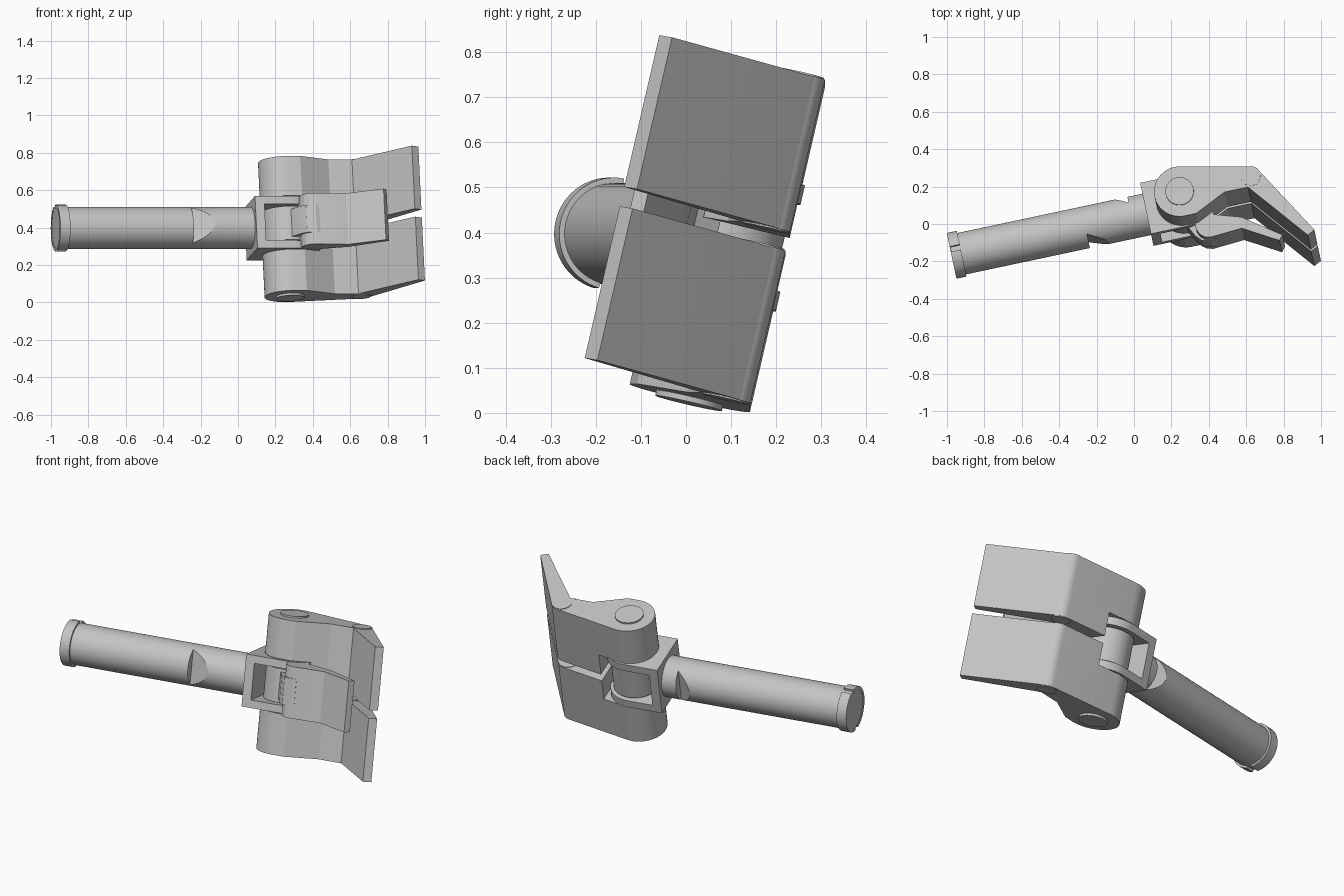
import bpy, bmesh, math
from mathutils import Matrix

cube = bpy.data.objects.get("Cube")
if cube:
    bpy.data.objects.remove(cube, do_unlink=True)

# Local frame: u along the forearm, v towards the back, w along the hinge axis
FRAME = (Matrix.Translation((0, 0.037, 0.397))
         @ Matrix.Rotation(math.radians(12), 4, 'Z')
         @ Matrix.Rotation(math.radians(-13.3), 4, 'X'))

grey = bpy.data.materials.new("light_grey")
grey.use_nodes = True
grey.diffuse_color = (0.55, 0.55, 0.55, 1)
grey.node_tree.nodes["Principled BSDF"].inputs["Base Color"].default_value = (0.55, 0.55, 0.55, 1)


def arc(cx, cy, r, a0, a1, n=24):
    """Points on an arc, angles in degrees."""
    out = []
    for i in range(n + 1):
        a = math.radians(a0 + (a1 - a0) * i / n)
        out.append((cx + r * math.cos(a), cy + r * math.sin(a)))
    return out


def circle(cx, cy, r, n=48):
    return arc(cx, cy, r, 0, 360, n)[:-1]


def extrude(name, pts, lo, hi, axis='w'):
    """Prism: (u, v) outline along w, or (v, w) outline along u."""
    place = (lambda p, h: (p[0], p[1], h)) if axis == 'w' else (lambda p, h: (h, p[0], p[1]))
    bm = bmesh.new()
    a = [bm.verts.new(place(p, lo)) for p in pts]
    b = [bm.verts.new(place(p, hi)) for p in pts]
    bm.faces.new(a)
    bm.faces.new(b)
    for i in range(len(pts)):
        j = (i + 1) % len(pts)
        bm.faces.new((a[i], a[j], b[j], b[i]))
    bmesh.ops.recalc_face_normals(bm, faces=bm.faces)
    mesh = bpy.data.meshes.new(name)
    bm.to_mesh(mesh)
    bm.free()
    mesh.materials.append(grey)
    obj = bpy.data.objects.new(name, mesh)
    obj.matrix_world = FRAME
    bpy.context.collection.objects.link(obj)
    return obj


def activate(obj):
    bpy.ops.object.select_all(action='DESELECT')
    obj.select_set(True)
    bpy.context.view_layer.objects.active = obj


def cut(obj, pts, lo, hi):
    """Subtract a prism from obj."""
    cutter = extrude("cutter", pts, lo, hi)
    cutter.hide_render = True
    mod = obj.modifiers.new("cut", 'BOOLEAN')
    mod.operation = 'DIFFERENCE'
    mod.solver = 'EXACT'
    mod.object = cutter
    activate(obj)
    bpy.ops.object.modifier_apply(modifier=mod.name)
    bpy.data.objects.remove(cutter, do_unlink=True)


def rect(u0, v0, u1, v1):
    return [(u0, v0), (u1, v0), (u1, v1), (u0, v1)]


parts = []
HINGE, JOINT = (0.267, 0.0), (0.655, 0.0)

# Forearm with two wedge notches
arm = extrude("forearm", circle(0, 0, 0.113, 64), -0.995, 0.08, 'u')
cut(arm, [(-0.265, -0.2), (-0.265, -0.06), (-0.15, -0.113), (-0.15, -0.2)], -0.2, 0.2)
cut(arm, [(-0.012, 0.2), (-0.012, 0.06), (-0.09, 0.113), (-0.09, 0.2)], -0.2, 0.2)
parts.append(arm)

# Split collar at the end of the forearm
for name, a0, a1 in (("collar_back", -79, 79), ("collar_front", 93, 267)):
    ring = arc(0, 0, 0.125, a0, a1, 32) + arc(0, 0, 0.106, a1, a0, 32)
    parts.append(extrude(name, ring, -0.997, -0.942, 'u'))

# Palm fork: block with rounded end and a slot through it
outline = [(0.07, 0.143), (0.07, -0.143)] + arc(*HINGE, 0.143, -90, 90)
palm = extrude("palm_fork", outline, -0.143, 0.143)
cut(palm, rect(0.12, -0.3, 0.6, 0.3), -0.1, 0.1)
parts.append(palm)

# Barrel in the slot
parts.append(extrude("hinge_barrel", circle(*HINGE, 0.125), -0.092, 0.092))

# Thumb plate with a rounded slot where it wraps the barrel
thumb_profile = [(0.31, -0.08), (0.312, -0.17), (0.325, -0.2), (0.347, -0.22), (0.38, -0.228),
                 (0.551, -0.216), (0.735, -0.325), (0.757, -0.298), (0.56, -0.155),
                 (0.42, -0.11), (0.40, -0.05)]
thumb = extrude("thumb", thumb_profile, -0.14, 0.14)
parts.append(thumb)

# Rounded tongue joining the barrel to the thumb
tongue = [(0.267, -0.125), (0.30, -0.19), (0.33, -0.222), (0.38, -0.233), (0.40, -0.228), (0.40, -0.12)]
parts.append(extrude("thumb_tongue", tongue, -0.075, 0.075))

# Two mirrored fingers
proximal = (arc(*HINGE, 0.137, 78, 270) + [(0.33, -0.137), (0.50, -0.055)]
            + arc(*JOINT, 0.055, 270, 438))
distal = arc(*JOINT, 0.0545, 30, 220) + [(0.889, -0.381), (0.929, -0.36)]
for side, lo, hi in (("upper", 0.016, 0.364), ("lower", -0.374, -0.026)):
    base = extrude(side + "_finger_base", proximal, lo, hi)
    cut(base, rect(0.0, -0.3, 0.42, 0.3), -0.147, 0.147)
    parts.append(base)
    parts.append(extrude(side + "_finger_tip", distal, lo + 0.001, hi - 0.001))
    parts.append(extrude(side + "_joint_pin", circle(*JOINT, 0.052), lo - 0.003, hi + 0.003))

# Main hinge pin through everything
parts.append(extrude("hinge_pin", circle(*HINGE, 0.076), -0.386, 0.373))

# Smooth curved walls, keep edges sharp
for obj in parts:
    activate(obj)
    bpy.ops.object.shade_smooth_by_angle(angle=math.radians(20))
